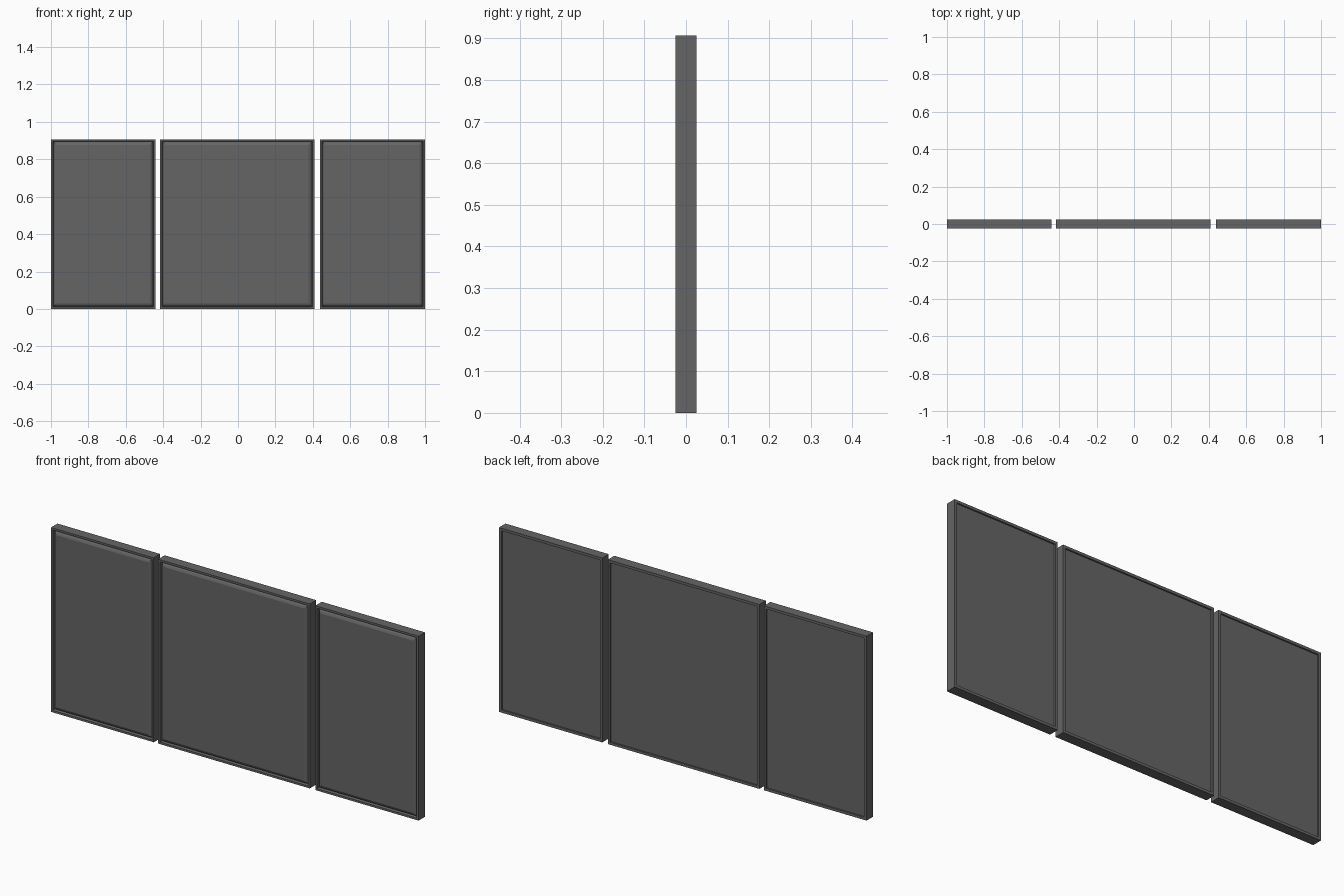
import bpy, bmesh

if "Cube" in bpy.data.objects:
    bpy.data.objects.remove(bpy.data.objects["Cube"])

H = 0.907  # panel height
grey = bpy.data.materials.new("dark_grey")
grey.diffuse_color = (0.13, 0.13, 0.13, 1)
grey.use_nodes = True
grey.node_tree.nodes["Principled BSDF"].inputs["Base Color"].default_value = grey.diffuse_color


def nested_rects(name, x0, x1, rings, closed):
    """Bridge concentric rectangles given as (inset, y); cap or close the loop."""
    bm = bmesh.new()
    loops = []
    for d, y in rings:
        loops.append([bm.verts.new(p) for p in (
            (x0 + d, y, d), (x1 - d, y, d), (x1 - d, y, H - d), (x0 + d, y, H - d))])
    pairs = list(zip(loops, loops[1:]))
    if closed:
        pairs.append((loops[-1], loops[0]))
    else:
        bm.faces.new(loops[0])
        bm.faces.new(loops[-1])
    for a, b in pairs:
        for i in range(4):
            j = (i + 1) % 4
            bm.faces.new((a[i], a[j], b[j], b[i]))
    bmesh.ops.recalc_face_normals(bm, faces=bm.faces[:])
    me = bpy.data.meshes.new(name)
    bm.to_mesh(me)
    bm.free()
    me.materials.append(grey)
    ob = bpy.data.objects.new(name, me)
    bpy.context.collection.objects.link(ob)


for side, x0, x1 in (("left", -1.0, -0.441), ("middle", -0.417, 0.408), ("right", 0.438, 1.0)):
    # thin rectangular frame
    nested_rects(side + "_frame", x0, x1,
                 [(0, -0.025), (0, 0.025), (0.013, 0.025),
                  (0.013, -0.012), (0.010, -0.025)], True)
    # raised panel with bevelled front edge, recessed at the back
    nested_rects(side + "_panel", x0, x1,
                 [(0.03, -0.025), (0.021, -0.021), (0.013, -0.013), (0.013, 0.018)], False)
